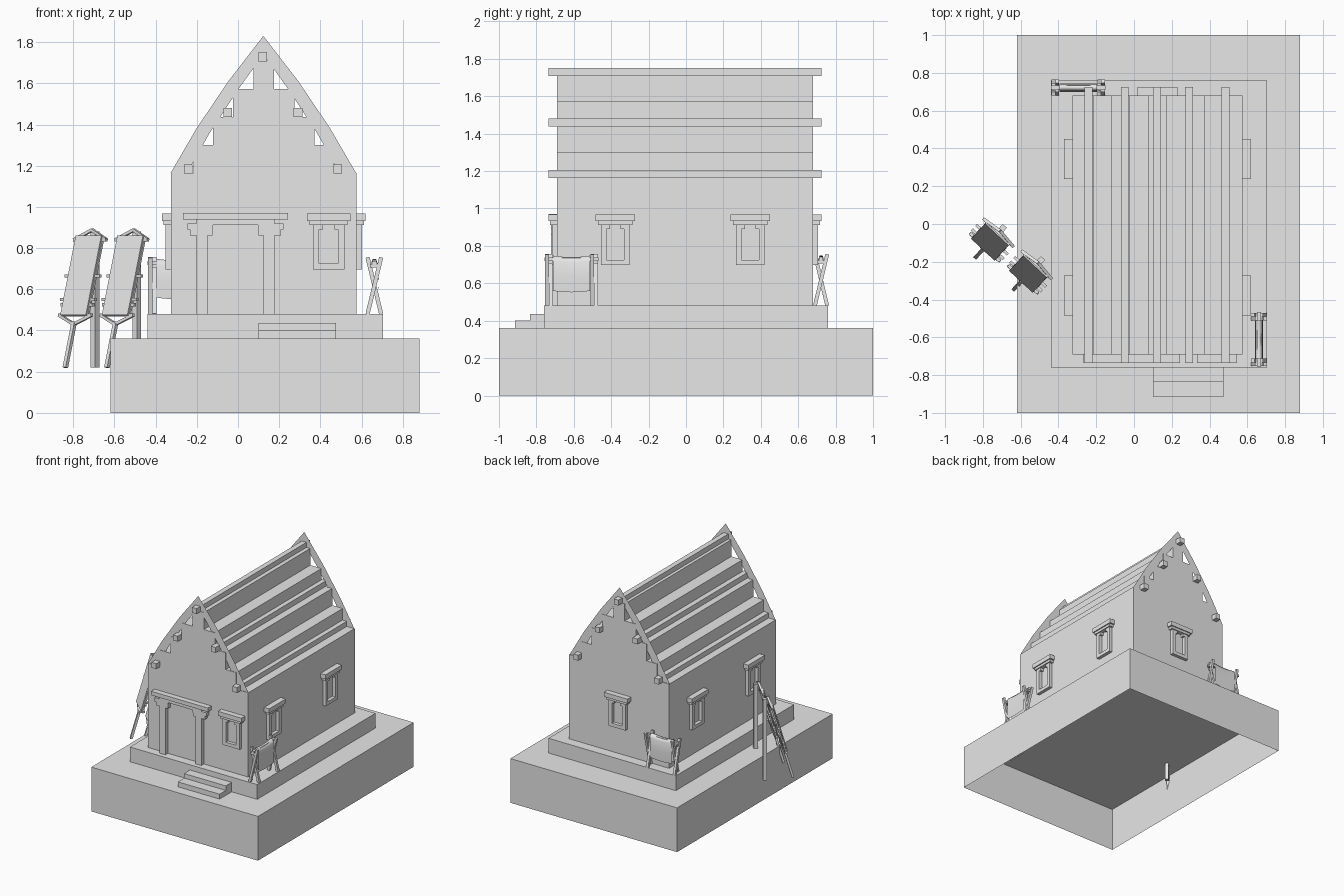
import bpy, bmesh, math
from mathutils import Vector, Matrix

cube = bpy.data.objects.get("Cube")
if cube:
    bpy.data.objects.remove(cube, do_unlink=True)

stone = bpy.data.materials.new("pale_grey")
stone.use_nodes = True
GREY = (0.8, 0.8, 0.8, 1)
stone.diffuse_color = GREY
stone.node_tree.nodes["Principled BSDF"].inputs["Base Color"].default_value = GREY

CX = 0.125            # centre line of the house
FRONT, BACK = -0.69, 0.68
HALF = 0.45


def finish(name, bm, smooth=False):
    bmesh.ops.recalc_face_normals(bm, faces=bm.faces)
    mesh = bpy.data.meshes.new(name)
    for f in bm.faces:
        f.smooth = smooth
    bm.to_mesh(mesh)
    bm.free()
    mesh.materials.append(stone)
    obj = bpy.data.objects.new(name, mesh)
    bpy.context.collection.objects.link(obj)
    return obj


def box(name, x, y, z, place=Matrix(), open_bottom=False):
    """Box from (low, high) pairs, moved by a placement matrix."""
    bm = bmesh.new()
    lo, hi = Vector((x[0], y[0], z[0])), Vector((x[1], y[1], z[1]))
    m = place @ Matrix.Translation((lo + hi) / 2) @ Matrix.Diagonal((*(hi - lo), 1))
    bmesh.ops.create_cube(bm, size=1, matrix=m)
    if open_bottom:
        low = min(bm.faces, key=lambda f: f.calc_center_median().z)
        bmesh.ops.delete(bm, geom=[low], context='FACES_ONLY')
    return finish(name, bm)


def bar(name, p, q, width, thick, side=(1, 0, 0), place=Matrix()):
    """Straight bar from p to q, its width lying along side."""
    p, q = Vector(p), Vector(q)
    d = q - p
    n = d.cross(Vector(side)).normalized()
    s = n.cross(d).normalized()
    m = Matrix((s * width, n * thick, d)).transposed().to_4x4()
    m.translation = (p + q) / 2
    bm = bmesh.new()
    bmesh.ops.create_cube(bm, size=1, matrix=place @ m)
    return finish(name, bm)


def extrude_profile(name, pts, y0, y1):
    bm = bmesh.new()
    face = bm.faces.new([bm.verts.new((x, y0, z)) for x, z in pts])
    if y1 != y0:
        new = bmesh.ops.extrude_face_region(bm, geom=[face])["geom"]
        bmesh.ops.translate(bm, vec=(0, y1 - y0, 0),
                            verts=[v for v in new if isinstance(v, bmesh.types.BMVert)])
    return finish(name, bm)


def spot(x, y, turn=0, z=0):
    return Matrix.Translation((x, y, z)) @ Matrix.Rotation(math.radians(turn), 4, 'Z')


# Ground block, plinth and entrance steps
box("ground_block", (-0.62, 0.88), (-1, 1), (0, 0.36), open_bottom=True)
box("plinth", (-0.44, 0.705), (-0.76, 0.76), (0.355, 0.48))
box("lower_step", (0.1, 0.475), (-0.915, -0.75), (0.355, 0.4))
box("upper_step", (0.1, 0.475), (-0.835, -0.75), (0.39, 0.437))

# House body with stepped roof
tiers = [(HALF, 1.165), (0.342, 1.3), (0.247, 1.437), (0.15, 1.573), (0.05, 1.71)]
outline = [(HALF, 0.475)]
for i, (w, z) in enumerate(tiers):
    if i:
        outline.append((w, tiers[i - 1][1]))
    outline.append((w, z))
profile = [(CX + x, z) for x, z in outline] + [(CX - x, z) for x, z in reversed(outline)]
extrude_profile("house_body", profile, FRONT, BACK)

# Thin curved gable bands at both ends
outer = [(0.45, 1.165), (0.325, 1.38), (0.17, 1.61), (0, 1.83)]
inner = [(0, 1.74), (0.12, 1.573), (0.26, 1.36), (0.37, 1.165)]
for label, y in (("front", FRONT + 0.004), ("back", BACK - 0.004)):
    for side, s in (("left", 1), ("right", -1)):
        extrude_profile(f"{label}_gable_band_{side}",
                        [(CX - 0.002 + s * x, z) for x, z in outer + inner], y, y)

# Roof beams resting on the ledges
for label, x, z in (("low", 0.363, 1.162), ("middle", 0.17, 1.437), ("ridge", 0, 1.707)):
    for s in ((1,) if x == 0 else (1, -1)):
        c = CX - 0.004 + s * x
        box(f"{label}_roof_beam", (c - 0.021, c + 0.021), (-0.735, 0.725), (z, z + 0.044))


# Windows: lintel, stepped corbels, jambs and sill around the wall
def window(place):
    box("window_lintel", (-0.106, 0.106), (-0.045, 0.01), (0.932, 0.968), place)
    box("window_corbel", (-0.092, 0.092), (-0.036, 0.01), (0.912, 0.934), place)
    for s in (-1, 1):
        c = s * 0.061
        box("window_jamb", (c - 0.015, c + 0.015), (-0.027, 0.01), (0.697, 0.915), place)
        c = s * 0.04
        box("window_corner", (c - 0.012, c + 0.012), (-0.027, 0.01), (0.89, 0.915), place)
    box("window_sill", (-0.076, 0.076), (-0.027, 0.01), (0.697, 0.725), place)


window(spot(0.44, FRONT))
window(spot(CX, BACK, 180))
for y in (-0.378, 0.344):
    window(spot(CX + HALF, y, 90))
    window(spot(CX - HALF, y, -90))

# Door surround
door = spot(-0.012, FRONT)
box("door_lintel", (-0.255, 0.255), (-0.045, 0.01), (0.938, 0.97), door)
box("door_lintel_base", (-0.19, 0.19), (-0.036, 0.01), (0.912, 0.94), door)
for s in (-1, 1):
    for name, c, w, z0, z1 in (("door_pillar", 0.162, 0.027, 0.478, 0.87),
                               ("door_capital", 0.166, 0.054, 0.862, 0.892),
                               ("door_upper_capital", 0.172, 0.062, 0.89, 0.92)):
        box(name, (s * c - w, s * c + w), (-0.033, 0.01), (z0, z1), door)


# Low drying racks: crossed legs, pole and hanging cloth
def cloth_rack(place):
    for s in (-1, 1):
        for lean in (-1, 1):
            x = s * 0.121 + lean * 0.01
            bar("rack_leg", (x, -lean * 0.033, 0), (x, lean * 0.033, 0.275), 0.02, 0.02, place=place)
        bar("rack_foot_tie", (s * 0.121, -0.022, 0.235), (s * 0.121, 0.022, 0.235),
            0.04, 0.016, place=place)
    bar("rack_pole", (-0.145, 0, 0.248), (0.145, 0, 0.248), 0.02, 0.02, (0, 1, 0), place)
    bm = bmesh.new()
    drape = [(-0.02, 0.08), (-0.022, 0.16), (-0.018, 0.24), (-0.008, 0.268),
             (0.008, 0.268), (0.018, 0.24), (0.022, 0.16), (0.02, 0.08)]
    cols = 8
    rows = []
    for i in range(cols + 1):
        t = i / cols * 2 - 1
        rows.append([bm.verts.new((t * 0.1, y, z - 0.008 * (1 - t * t))) for y, z in drape])
    for a, b in zip(rows, rows[1:]):
        for j in range(len(drape) - 1):
            bm.faces.new((a[j], b[j], b[j + 1], a[j + 1]))
    bm.transform(place)
    finish("hanging_cloth", bm, True)


cloth_rack(spot(0.662, -0.612, 90, 0.48))
cloth_rack(spot(-0.295, 0.722, 0, 0.48))


# Tall leaning racks: upright post, leaning leg, stretched panel and struts
def leaning_rack(place):
    top, foot = Vector((0, -0.01, 0.885)), Vector((0, -0.2, 0.22))

    def along(z):
        return foot.lerp(top, (z - foot.z) / (top.z - foot.z))

    X = Vector((1, 0, 0))
    bar("rack_post", (0, 0.012, 0.22), (0, 0.012, 0.88), 0.03, 0.03, place=place)
    bar("leaning_leg", foot, along(0.44), 0.02, 0.018, place=place)
    lift = Vector((0, -0.014, 0))
    bar("stretched_panel", along(0.475) + lift, along(0.86) + lift, 0.17, 0.008, place=place)
    for z, half in ((0.84, 0.108), (0.665, 0.115), (0.55, 0.115), (0.525, 0.105), (0.475, 0.108)):
        c = along(z)
        bar("cross_bar", c - X * half, c + X * half, 0.016, 0.016, (0, 1, 0), place)
    for s in (-1, 1):
        bar("upper_strut", along(0.84) + X * s * 0.108, along(0.888), 0.016, 0.014, (0, 1, 0), place)
        bar("lower_strut", along(0.475) + X * s * 0.108, along(0.43), 0.016, 0.014, (0, 1, 0), place)
        bar("side_rail", along(0.475) + X * s * 0.08, along(0.84) + X * s * 0.08, 0.012, 0.012,
            place=place)


for x, y in ((-0.702, -0.03), (-0.5, -0.2)):
    leaning_rack(spot(x, y, -43))
